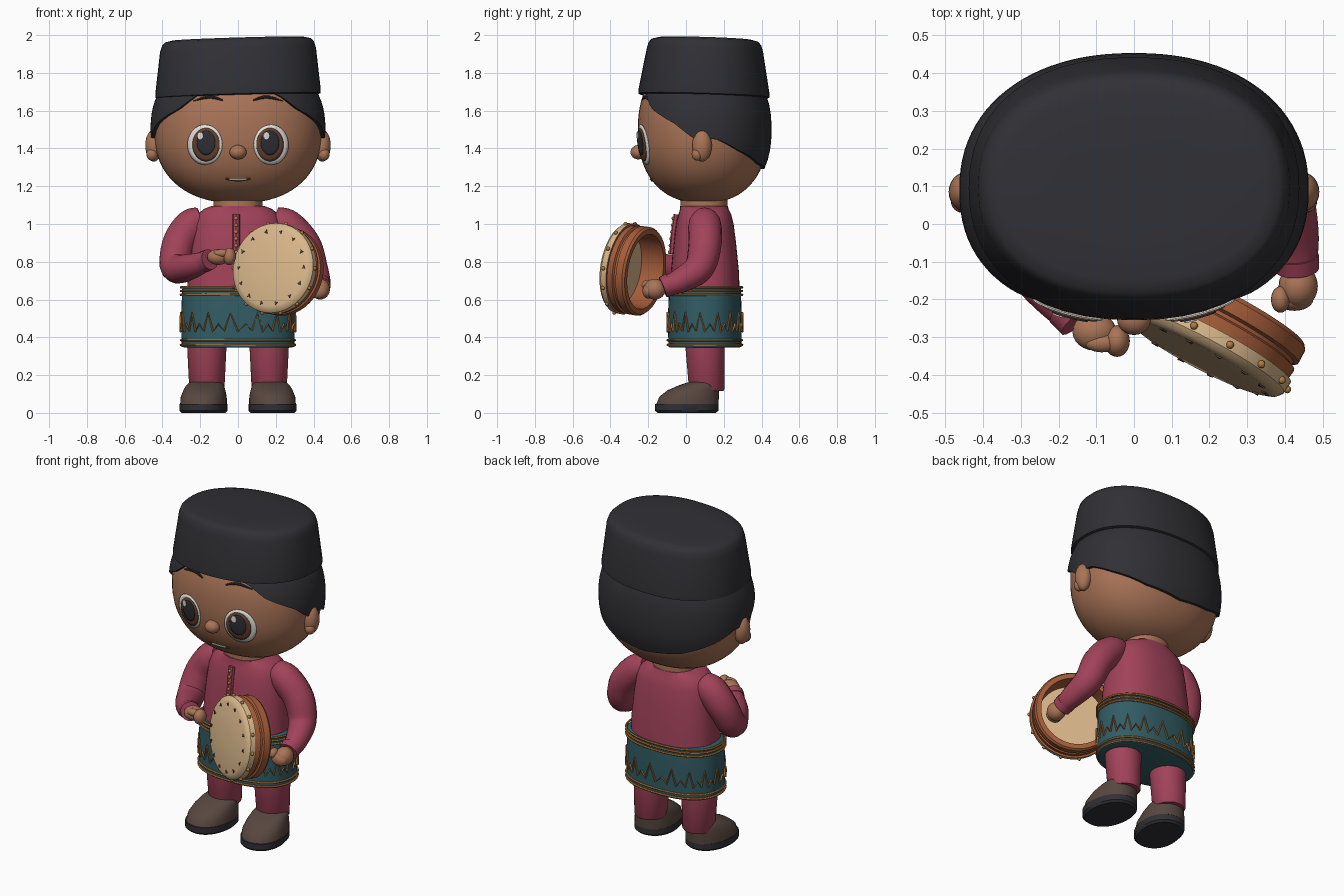
import bpy, bmesh
from math import sin, cos, pi, radians, copysign
from mathutils import Vector, Matrix

if "Cube" in bpy.data.objects:
    bpy.data.objects.remove(bpy.data.objects["Cube"])


def material(name, *rgb):
    m = bpy.data.materials.new(name)
    m.use_nodes = True
    m.diffuse_color = (*rgb, 1)
    bsdf = m.node_tree.nodes["Principled BSDF"]
    bsdf.inputs["Base Color"].default_value = (*rgb, 1)
    bsdf.inputs["Roughness"].default_value = 0.7
    return m


SKIN = material("skin", .40, .175, .095)
BLACK = material("soft black", .030, .030, .036)
SHIRT = material("raspberry cloth", .36, .055, .10)
TEAL = material("teal cloth", .032, .11, .13)
GOLD = material("gold trim", .45, .20, .05)
SHOE = material("shoe brown", .095, .063, .05)
WOOD = material("drum wood", .38, .11, .042)
CREAM = material("drum skin", .70, .48, .26)
WHITE = material("eye white", .82, .79, .74)
IRIS = material("iris brown", .13, .055, .03)


def finish(name, bm, mats, angle=40):
    bmesh.ops.remove_doubles(bm, verts=bm.verts, dist=1e-5)
    bmesh.ops.recalc_face_normals(bm, faces=bm.faces)
    me = bpy.data.meshes.new(name)
    bm.to_mesh(me)
    bm.free()
    for m in mats:
        me.materials.append(m)
    me.shade_smooth()
    me.set_sharp_from_angle(angle=radians(angle))
    ob = bpy.data.objects.new(name, me)
    bpy.context.collection.objects.link(ob)
    return ob


def skin_rings(name, rings, mats, row_mat=None, caps=True, wrap=False, angle=40):
    """Join equal rings of points into one surface."""
    bm = bmesh.new()
    rows = [[bm.verts.new(p) for p in r] for r in rings]
    n = len(rows[0])
    pairs = list(zip(rows, rows[1:])) + ([(rows[-1], rows[0])] if wrap else [])
    for k, (a, b) in enumerate(pairs):
        for i in range(n):
            j = (i + 1) % n
            f = bm.faces.new((a[i], a[j], b[j], b[i]))
            f.material_index = row_mat(k) if row_mat else 0
    if caps and not wrap:
        bm.faces.new(rows[0])
        bm.faces.new(rows[-1])
    return finish(name, bm, mats, angle)


def power(v, e):
    return copysign(abs(v) ** e, v)


def oval(cx, cy, z, rx, ry, n=2.2, seg=48):
    return [Vector((cx + rx * power(sin(2 * pi * i / seg), 2 / n),
                    cy - ry * power(cos(2 * pi * i / seg), 2 / n), z)) for i in range(seg)]


def loft(name, mat, rows, cx=0, n=2.2, **kw):
    """Rows are (z, centre y, x radius, y radius)."""
    return skin_rings(name, [oval(cx, cy, z, rx, ry, n) for z, cy, rx, ry in rows], [mat], **kw)


def smooth_path(pts, steps=6):
    out, p = [], [pts[0]] + pts + [pts[-1]]
    for a, b, c, d in zip(p, p[1:], p[2:], p[3:]):
        for k in range(steps):
            t = k / steps
            out.append(b + (c - a) * t / 2 + (2 * a - 5 * b + 4 * c - d) * t * t / 2
                       + (3 * b - a - 3 * c + d) * t ** 3 / 2)
    return out + [pts[-1]]


def tube(name, mat, pts, closed=False, smooth=True, seg=16):
    """Points are (x, y, z, radius)."""
    pts = [Vector(p) for p in pts]
    if smooth:
        pts = smooth_path(pts)
    rings, side, count = [], None, len(pts)
    for i, p in enumerate(pts):
        a = pts[i - 1] if i or closed else p
        b = pts[(i + 1) % count] if i < count - 1 or closed else p
        t = (b - a).to_3d().normalized()
        if side is None:
            side = t.orthogonal()
        side = (side - t * side.dot(t)).normalized()
        up = t.cross(side)
        rings.append([p.to_3d() + p.w * (side * cos(2 * pi * k / seg) + up * sin(2 * pi * k / seg))
                      for k in range(seg)])
    return skin_rings(name, rings, [mat], wrap=closed)


def ball(name, mat, loc, scale, seg=24):
    bm = bmesh.new()
    bmesh.ops.create_uvsphere(bm, u_segments=seg, v_segments=seg // 2, radius=1,
                              matrix=Matrix.LocRotScale(Vector(loc), None, Vector(scale)))
    return finish(name, bm, [mat], 80)


# Head: rounded superellipsoid
HZ, HY, HRX, HRY, HRZ = 1.5, .09, .445, .345, .39


def head_scale(z):
    return max(1 - abs((z - HZ) / HRZ) ** 2.3, 1e-6) ** (1 / 2.3)


def face_y(x, z):
    s = head_scale(z)
    return HY - HRY * s * max(1 - (abs(x) / (HRX * s)) ** 2.2, 0) ** (1 / 2.2)


levels = [HZ + HRZ * sin(pi * (k / 32 - .5)) for k in range(1, 32)]
loft("head", SKIN, [(z, HY, HRX * head_scale(z), HRY * head_scale(z)) for z in levels])
loft("neck", SKIN, [(1.04, .095, .13, .125), (1.16, .095, .13, .125)])
ball("nose", SKIN, (0, -.252, 1.38), (.045, .042, .038))

# Hair: shell with a hairline that drops towards the nape
HAIRLINE = [(0, 1.72), (28, 1.685), (42, 1.61), (68, 1.53), (84, 1.45), (100, 1.45),
            (120, 1.39), (150, 1.32), (181, 1.29)]


def hairline(i, seg):
    a = 360 * min(i, seg - i) / seg
    for (a0, z0), (a1, z1) in zip(HAIRLINE, HAIRLINE[1:]):
        if a <= a1:
            return z0 + (z1 - z0) * (a - a0) / (a1 - a0)


rings = []
for k in range(12):
    ring, t, grow = [], min(k, 10) / 10, .018 if k < 11 else -.01
    for i in range(96):
        z = 1.78 + (hairline(i, 96) - 1.78) * t
        s = head_scale(z)
        ring.append(oval(0, HY, z, HRX * s + grow, HRY * s + grow, seg=96)[i])
    rings.append(ring)
skin_rings("hair", rings, [BLACK], caps=False, angle=50)

# Hat: tapered oval, leaning slightly
hat = loft("hat", BLACK, [(1.675, .095, .425, .335), (1.68, .095, .438, .347), (1.70, .095, .438, .347),
                          (1.92, .1, .413, .308), (1.955, .1, .402, .298), (1.972, .1, .385, .282),
                          (1.98, .1, .35, .25), (1.983, .1, .2, .14)], n=2.25)
for v in hat.data.vertices:
    v.co.z += .03 * v.co.x - .03 * (v.co.y - .1)


# Eyes, brows and mouth follow the face surface
def face_disc(name, mat, cx, cz, rx, rz, lift):
    bm = bmesh.new()
    rows = []
    for k in range(1, 7):
        pts = [(cx + rx * k / 6 * cos(pi * i / 20), cz + rz * k / 6 * sin(pi * i / 20)) for i in range(40)]
        rows.append([bm.verts.new((x, face_y(x, z) - lift, z)) for x, z in pts])
    bm.faces.new(rows[0])
    for a, b in zip(rows, rows[1:]):
        for i in range(40):
            bm.faces.new((a[i - 1], a[i], b[i], b[i - 1]))
    ob = finish(name, bm, [mat])
    rim = ob.modifiers.new("thickness", "SOLIDIFY")
    rim.thickness, rim.offset = .004, 0


for s, side in ((1, "left"), (-1, "right")):
    ex = s * .175
    face_disc(side + "_eye_white", WHITE, ex, 1.42, .092, .106, .005)
    face_disc(side + "_iris", IRIS, ex - s * .006, 1.42, .072, .088, .009)
    face_disc(side + "_pupil", BLACK, ex - s * .006, 1.43, .048, .064, .013)
    face_disc(side + "_eye_glint", WHITE, ex - .025, 1.467, .016, .02, .017)
    brow = [(s * x, z, r) for x, z, r in ((.08, 1.655, .004), (.15, 1.672, .009), (.235, 1.652, .003))]
    tube(side + "_brow", BLACK, [(x, face_y(x, z), z, r) for x, z, r in brow], seg=8)
    ball(side + "_ear", SKIN, (s * .446, .085, 1.415), (.045, .052, .085))
    ball(side + "_ear_lobe", SKIN, (s * .455, .06, 1.37), (.03, .03, .035))
tube("mouth", IRIS, [(x, face_y(x, z) + .001, z, .007) for x, z in
                     ((-.065, 1.24), (0, 1.232), (.065, 1.24))], seg=8)
tube("teeth", WHITE, [(x, face_y(x, 1.235) - .003, 1.237, .005) for x in (-.045, 0, .045)], seg=8)

# Shirt
loft("shirt_body", SHIRT, [(.62, .1, .27, .185), (.75, .1, .265, .18), (.9, .1, .25, .165),
                           (1.0, .1, .235, .152), (1.05, .1, .215, .14), (1.08, .097, .18, .128),
                           (1.095, .095, .14, .127)], n=2.4)
tube("button_placket", SHIRT, [(-.01, y, z, .02) for y, z in ((-.068, .84), (-.06, .95), (-.045, 1.05))], seg=8)
for k in range(6):
    ball("shirt_button", GOLD, (-.01, -.088 + .004 * k, .85 + .036 * k), (.01, .008, .01), 10)
tube("right_sleeve", SHIRT, [(-.19, .1, 1.02, .07), (-.25, .1, .99, .088), (-.315, .08, .89, .088),
                             (-.33, .01, .77, .08), (-.25, -.14, .775, .068), (-.155, -.25, .81, .05)])
tube("right_cuff", SHIRT, [(-.18, -.222, .80, .058), (-.15, -.255, .812, .056)])
tube("left_sleeve", SHIRT, [(.19, .1, 1.02, .07), (.26, .1, .99, .088), (.35, .1, .89, .088),
                            (.395, .07, .77, .08), (.425, -.03, .7, .065), (.432, -.11, .67, .052)])
tube("left_cuff", SHIRT, [(.43, -.085, .68, .06), (.433, -.122, .665, .057)])

# Hands
for name, loc, size in (("right_palm", (-.105, -.285, .825), (.058, .05, .042)),
                        ("right_fingers", (-.045, -.31, .828), (.034, .042, .046)),
                        ("right_thumb", (-.085, -.315, .845), (.045, .025, .022)),
                        ("left_palm", (.435, -.165, .655), (.052, .058, .055)),
                        ("left_fingers", (.425, -.2, .645), (.05, .03, .04)),
                        ("left_thumb", (.388, -.2, .675), (.025, .035, .03))):
    ball(name, SKIN, loc, size)

# Wrapped cloth with gold bands and a peaked border
loft("wrap_cloth", TEAL, [(.345, .1, .28, .18), (.35, .1, .298, .193), (.5, .1, .302, .196),
                          (.66, .1, .295, .19), (.672, .1, .28, .178)], n=2.3)
for z in (.36, .385, .625, .645, .665):
    tube("gold_band", GOLD, [(*p, .0065) for p in oval(0, .1, z, .302, .197, 2.3)],
         closed=True, smooth=False, seg=6)
heights = (.43, .47, .435, .53)
peaks = [(p.x, p.y, heights[i % 4], .0055) for i, p in enumerate(oval(0, .1, 0, .304, .199, 2.3, 64))]
tube("peaked_border", GOLD, peaks, closed=True, smooth=False, seg=6)

# Legs and shoes
for s, side in ((1, "left"), (-1, "right")):
    loft(side + "_trouser_leg", SHIRT, [(.115, .11, .085, .088), (.125, .11, .093, .094),
                                        (.37, .1, .105, .105)], cx=s * .165, n=2)
    sole = loft(side + "_sole", BLACK, [(0, 0, .115, .155), (.012, 0, .125, .168), (.048, 0, .125, .168)])
    upper = loft(side + "_shoe", SHOE, [(.046, .004, .122, .165), (.085, .012, .12, .158), (.12, .035, .11, .136),
                                        (.145, .064, .1, .107), (.16, .085, .088, .083), (.167, .09, .07, .065)])
    for ob in (sole, upper):
        ob.location = (s * .183, .004, 0)
        ob.rotation_euler.z = s * radians(8)

# Frame drum: turned profile placed on a tilted axis
AXIS = Vector((-.46, -.87, .14)).normalized()
DRUM = Matrix.Translation((.175, -.355, .77)) @ AXIS.to_track_quat('Z', 'Y').to_matrix().to_4x4()
profile = [(.02, 0), (.205, 0), (.228, -.008), (.24, -.022), (.243, -.055), (.232, -.056), (.236, -.088),
           (.225, -.094), (.225, -.104), (.237, -.11), (.237, -.148), (.228, -.16), (.2, -.16),
           (.195, -.03), (.02, -.03)]
skin_rings("frame_drum", [[DRUM @ p for p in oval(0, 0, z, r, r, 2)] for r, z in profile],
           [CREAM, WOOD], row_mat=lambda k: 1 if 4 <= k <= 12 else 0, angle=35)
for k in range(14):
    turn = Matrix.Rotation(2 * pi * k / 14, 4, 'Z')
    ball("drum_stud", GOLD, DRUM @ turn @ Vector((.243, 0, -.035)), (.011, .011, .011), 10)
    bm = bmesh.new()
    bmesh.ops.create_cone(bm, cap_ends=True, segments=3, radius1=.013, radius2=.011, depth=.006,
                          matrix=DRUM @ turn @ Matrix.Translation((.195, 0, .001)))
    finish("drum_mark", bm, [SHOE], 20)
